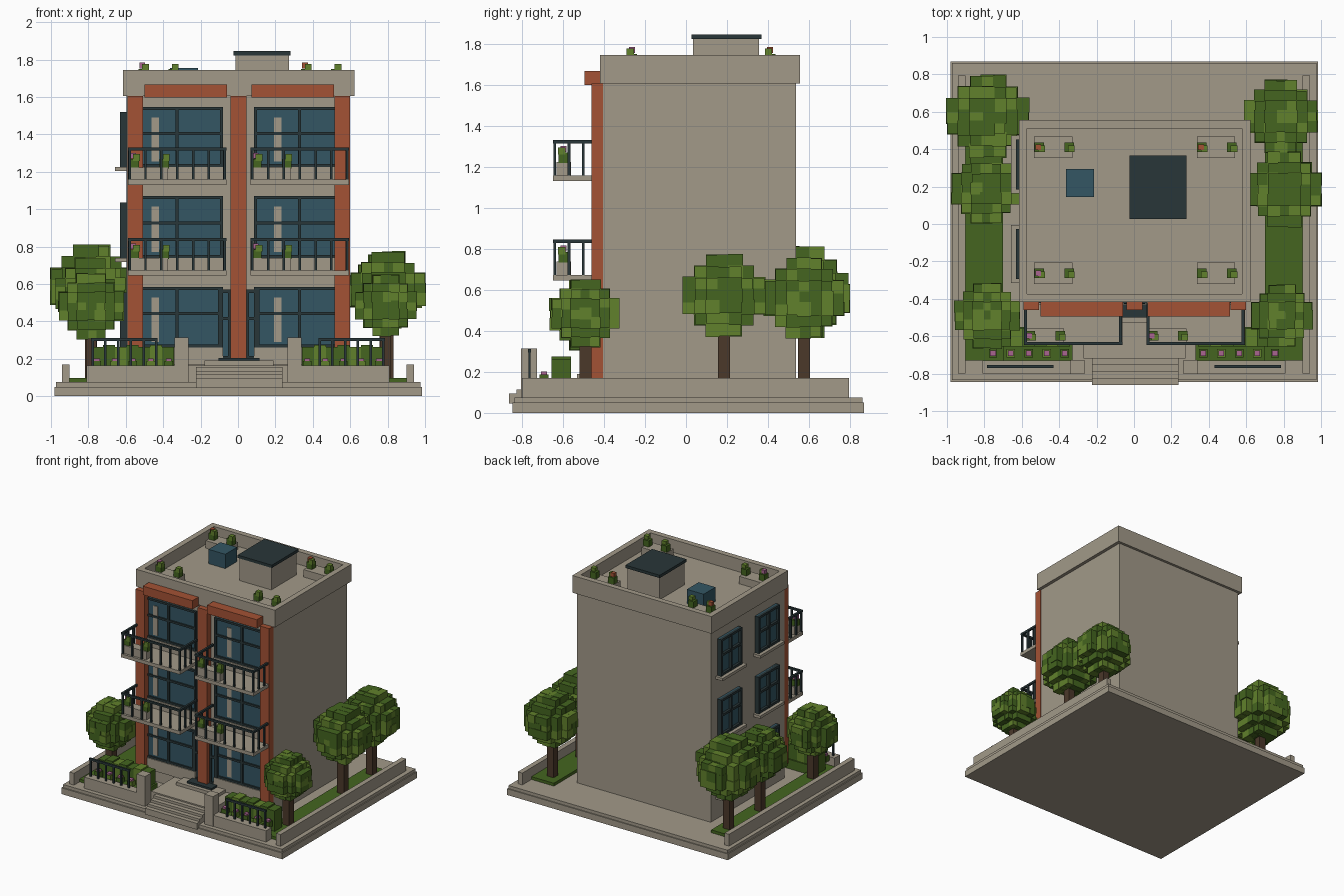
import bpy, bmesh, random
from mathutils import Matrix, Vector

random.seed(4)
default = bpy.data.objects.get("Cube")
if default:
    bpy.data.objects.remove(default)


def material(name, r, g, b):
    m = bpy.data.materials.new(name)
    m.use_nodes = True
    m.diffuse_color = (r, g, b, 1)
    m.node_tree.nodes["Principled BSDF"].inputs["Base Color"].default_value = (r, g, b, 1)
    return m


stone = material("warm grey stone", .36, .32, .25)
terracotta = material("terracotta", .37, .085, .035)
glass = material("blue glass", .033, .092, .125)
metal = material("dark metal", .022, .037, .04)
leaf_dark = material("dark leaf", .058, .13, .014)
leaf_light = material("light leaf", .12, .22, .025)
bark = material("bark", .07, .04, .023)
pink = material("pink petals", .4, .13, .28)


class Part:
    """Boxes gathered into one named object."""

    def __init__(self, name, *mats):
        self.name, self.mats, self.bm = name, mats, bmesh.new()

    def box(self, x, y, z, slot=0):
        """Add a box from three (low, high) ranges."""
        spans = (x, y, z)
        centre = Vector([sum(s) / 2 for s in spans])
        size = [s[1] - s[0] for s in spans]
        made = bmesh.ops.create_cube(self.bm, matrix=Matrix.Translation(centre) @ Matrix.Diagonal((*size, 1)))
        for face in {f for v in made["verts"] for f in v.link_faces}:
            face.material_index = slot

    def cube(self, x, y, z, size, slot=0):
        self.box(*[around(c, size) for c in (x, y, z)], slot)

    def done(self):
        mesh = bpy.data.meshes.new(self.name)
        self.bm.to_mesh(mesh)
        self.bm.free()
        for m in self.mats:
            mesh.materials.append(m)
        obj = bpy.data.objects.new(self.name, mesh)
        bpy.context.scene.collection.objects.link(obj)


def around(c, width):
    return (c - width / 2, c + width / 2)


def side(s, a, b):
    """Range a..b on the left (s=1) or mirrored to the right (s=-1)."""
    return tuple(sorted((s * a, s * b)))


def single(name, mat, x, y, z):
    p = Part(name, mat)
    p.box(x, y, z)
    p.done()


FRONT, BACK, HALF = -.405, .535, .595
EAVES, ROOF, TOP = 1.605, 1.64, 1.743
GROUND, DECK = .075, .17
SILLS = (.26, .74, 1.225)
HEADS = (.583, 1.07, 1.545)
BAYS = (-.325, .33)

# Base and landing
single("base_slab", stone, (-.98, .985), (-.845, .868), (0, .05))
single("paving", stone, (-.972, .977), (-.835, .86), (.05, GROUND))
single("landing", stone, (-.27, .275), (-.72, FRONT), (GROUND, .165))
single("door_step", stone, (-.18, .19), (-.53, FRONT), (GROUND, .19))
steps = Part("front_steps", stone)
for i in range(4):
    steps.box((-.225, .237), (-.862 + i * .036, -.7), (GROUND - .03, .095 + i * .02))
steps.done()

# Building body
single("building_body", stone, (-HALF, HALF), (FRONT, BACK), (GROUND, EAVES))
pillars = Part("front_pillars", terracotta)
for x in (-.55, .003, .558):
    pillars.box(around(x, .084), (-.46, FRONT), (DECK, EAVES))
pillars.done()
awnings = Part("awnings", terracotta)
for x in (-.28, .293):
    awnings.box(around(x, .442), (-.495, FRONT), (1.597, 1.667))
awnings.done()

# Roof with parapet
roof = Part("roof_parapet", stone)
W, E, S, N = -.616, .622, -.418, .556
roof.box((W, E), (S, N), (EAVES, ROOF))
for x in ((W, W + .045), (E - .045, E)):
    roof.box(x, (S, N), (ROOF, TOP))
for y in ((S, S + .045), (N - .045, N)):
    roof.box((W + .045, E - .045), y, (ROOF, TOP))
roof.done()
single("stair_house", stone, (-.013, .272), (.035, .355), (ROOF, 1.825))
single("stair_house_cap", metal, (-.023, .282), (.027, .367), (1.822, 1.845))
single("roof_unit", glass, (-.363, -.214), (.144, .294), (ROOF, 1.755))

# Front glazing: glass, frames, pale door panels and low sill walls
panes, frames = Part("front_glass", glass), Part("front_frames", metal)
panels, ledges = Part("door_panels", stone), Part("sill_walls", stone)
for bay in BAYS:
    for low, high in zip(SILLS, HEADS):
        panes.box(around(bay, .48), (-.411, FRONT), (low, high))
        for x in (-.237, 0, .237):
            frames.box(around(bay + x, .016), (-.425, FRONT), (low, high))
        for z in (low + .008, (low + high) / 2 + .02, high - .008):
            frames.box(around(bay, .48), (-.423, FRONT), around(z, .016))
        panels.box(around(bay - .118, .04), (-.416, FRONT), (low + .03, high - .055))
        ledges.box(around(bay, .49), (-.43, FRONT), (low - .09, low))
for p in (panes, frames, panels, ledges):
    p.done()

# Entrance door behind the middle pillar
door = Part("entrance_door", glass, metal)
door.box((-.1, .106), (-.413, FRONT), (.19, .56))
for x in (-.1, -.045, .05, .106):
    door.box(around(x, .016), (-.428, FRONT), (.19, .56), 1)
for z in (.205, .415, .56):
    door.box((-.108, .114), (-.426, FRONT), around(z, .018), 1)
door.box((-.105, .115), (-.5, -.43), (.19, .205), 1)
door.done()

# Windows on the right wall
panes, frames, ledges = Part("side_glass", glass), Part("side_frames", metal), Part("side_sills", stone)
for y in (.318, -.16):
    for z in SILLS:
        high = z + .295
        panes.box((-.61, -HALF), around(y, .26), (z, high))
        for dy in (-.125, 0, .125):
            frames.box((-.632, -HALF), around(y + dy, .018), (z, high))
        for dz in (z + .009, z + .165, high - .009):
            frames.box((-.63, -HALF), around(y, .268), around(dz, .018))
        ledges.box((-.658, -HALF), around(y, .31), (z - .022, z))
for p in (panes, frames, ledges):
    p.done()


def plant(part, x, y, z, bloom):
    """Small cube shrub with an optional bloom; slots: dark, light, bloom."""
    part.cube(x, y, z + .025, .05, 0)
    part.cube(x + .012, y - .008, z + .058, .036, 1)
    if bloom:
        part.cube(x - .005, y, z + .068, .03, bloom)


# Balconies with railings, planters and shrubs
slabs, rails, boxes = Part("balcony_floors", stone), Part("balcony_railings", metal), Part("planters", stone)
shrubs = Part("potted_shrubs", leaf_dark, leaf_light, pink, terracotta)
for bay in BAYS:
    for z in (.645, 1.13):
        floor, rail = z + .028, z + .2
        slabs.box(around(bay, .525), (-.648, FRONT), (z, floor))
        rails.box(around(bay, .525), (-.648, -.632), (rail - .016, rail))
        for s in (-1, 1):
            edge = around(bay + s * .254, .016)
            rails.box(edge, (-.632, -.425), (rail - .016, rail))
            for y in (-.57, -.5):
                rails.box(edge, around(y, .013), (floor, rail - .01))
        for i in range(7):
            rails.box(around(bay + (i - 3) * .0847, .013), (-.646, -.633), (floor, rail - .01))
        boxes.box(around(bay - .15, .2), (-.63, -.56), (floor, floor + .065))
        for dx, bloom in ((-.23, 2), (-.07, 0)):
            plant(shrubs, bay + dx, -.597, floor + .06, bloom)

# Roof planters
for x in (-.432, .438):
    for y in (.41, -.263):
        boxes.box(around(x, .205), around(y, .115), (ROOF, 1.7))
        bloom = 3 if y > 0 else 2
        plant(shrubs, x - .075, y, 1.7, bloom if x < 0 or y > 0 else 0)
        plant(shrubs, x + .085, y, 1.7, 0)
for p in (slabs, rails, boxes, shrubs):
    p.done()

# Garden walls, gate posts, fences, grass, hedges and flower beds, mirrored
walls, fence, grass = Part("garden_walls", stone), Part("fences", metal), Part("grass", leaf_dark)
hedges = Part("hedges", leaf_dark, leaf_light)
flowers = Part("flower_beds", leaf_dark, leaf_light, pink)
for s in (-1, 1):
    walls.box(side(s, .9, .94), (-.8, .795), (GROUND, DECK))
    walls.box(side(s, .27, .81), (-.8, -.73), (GROUND, DECK - .005))
    walls.box(side(s, .265, .34), (-.803, -.727), (GROUND, .315))
    fence.box(side(s, .43, .786), (-.77, -.755), (.295, .312))
    for i in range(6):
        fence.box(around(s * (.437 + i * .068), .013), (-.768, -.757), (.165, .3))
    grass.box(side(s, .7, .9), (-.73, .68), (GROUND, .098))
    grass.box(side(s, .33, .7), (-.73, -.55), (GROUND, .15))
    for i in range(7):
        x = .375 + i * .063
        hedges.box(around(s * x, .063), (-.655, -.56), (.098, .262 + .012 * (i % 2)), int(i % 3 == 1))
    for i in range(5):
        x, y = s * (.37 + i * .096), -.692
        flowers.cube(x, y, .165, .045, i % 2)
        flowers.cube(x, y, .187, .03, 2)
for p in (walls, fence, grass, hedges, flowers):
    p.done()


# Trees: trunk with a crown of stacked cubes
def tree(name, x, y, z, r):
    single(name + "_trunk", bark, around(x, .058), around(y, .058), (GROUND, z))
    crown = Part(name + "_crown", leaf_dark, leaf_light)
    step = r / 3.5
    grid = range(-3, 4)
    for cell in [Vector((i, j, k)) for i in grid for j in grid for k in grid]:
        if 1.9 < cell.length < 3.35:
            p = Vector((x, y, z)) + cell * step
            size = step * random.uniform(1, 1.3)
            crown.cube(*p, size, int(random.random() < .35))
    crown.done()


for name, *place in (
    ("right_back_tree", -.782, .575, .588, .215),
    ("right_middle_tree", -.79, .19, .55, .18),
    ("right_front_tree", -.785, -.49, .48, .17),
    ("left_back_tree", .785, .575, .56, .19),
    ("left_middle_tree", .803, .185, .572, .195),
    ("left_front_tree", .79, -.49, .485, .16),
):
    tree(name, *place)
